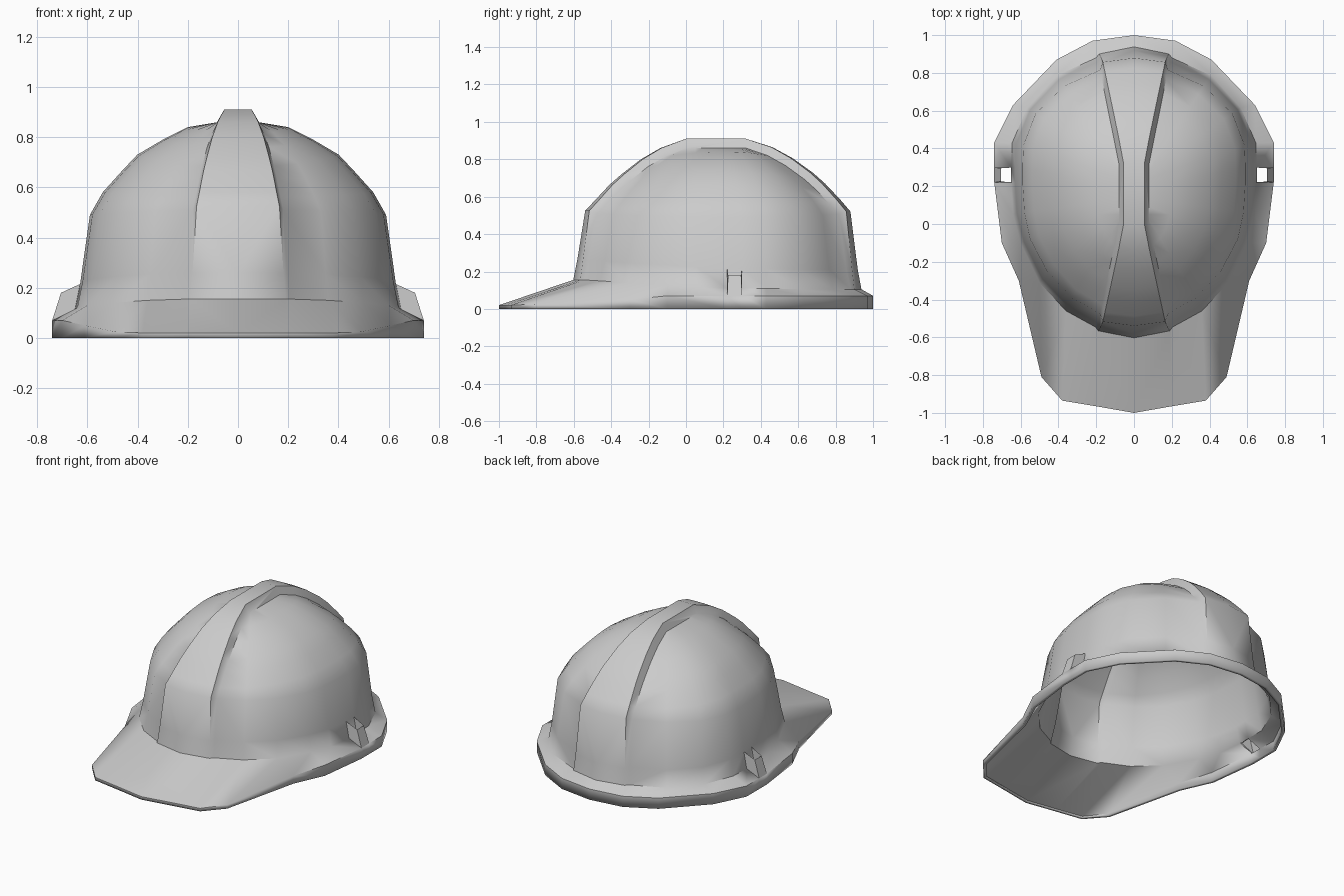
import bpy, bmesh, math
from mathutils import Vector

if "Cube" in bpy.data.objects:
    bpy.data.objects.remove(bpy.data.objects["Cube"])

# Columns of the right half, front ridge edge to back ridge edge:
# (start y on crown, wall x, wall y, base x, base y, base z, brim x, brim y, brim z, end weight)
COLS = [
    (0.00, .180, -.475, .205, -.545, .155, .20, -.965, .02, 1.0),
    (0.02, .330, -.39, .360, -.46, .150, .38, -.935, .02, .8),
    (0.05, .460, -.25, .500, -.31, .140, .49, -.81, .025, .5),
    (0.09, .550, -.08, .600, -.10, .130, .61, -.30, .05, .25),
    (0.13, .580, .06, .640, .05, .120, .70, -.10, .07, .1),
    (0.17, .590, .22, .650, .22, .110, .74, .22, .07, 0),
    (0.20, .590, .30, .650, .30, .110, .74, .30, .07, 0),
    (0.24, .585, .42, .645, .43, .110, .74, .43, .07, .1),
    (0.28, .520, .585, .565, .615, .105, .64, .63, .07, .3),
    (0.30, .370, .73, .410, .785, .105, .41, .87, .07, .6),
    (0.32, .180, .815, .200, .88, .105, .22, .97, .07, .8),
]
S = [0, .235, .43, .63, .75, .9, 1]
Z_SIDE = [.86, .84, .79, .73, .665, .58, .49]
Z_END = [.86, .815, .76, .685, .635, .56, .51]
SLOT = 5


def column(c):
    """Points of one meridian from crown to the bottom of the brim."""
    y0, dx, dy, bx, by, bz, ex, ey, ez, w = c
    pts = [Vector((.08 + (dx - .08) * s, y0 + (dy - y0) * s, a + (b - a) * w))
           for s, a, b in zip(S, Z_SIDE, Z_END)]
    base = Vector((bx, by, bz))
    wall = pts[-1].lerp(base, .65)
    wall.z = bz + .105
    return pts + [wall, base, Vector((ex, ey, ez)), Vector((ex, ey, 0))]


def finish(name, bm, angle):
    me = bpy.data.meshes.new(name)
    bm.to_mesh(me)
    bm.free()
    ob = bpy.data.objects.new(name, me)
    bpy.context.collection.objects.link(ob)
    bpy.ops.object.select_all(action='DESELECT')
    ob.select_set(True)
    bpy.context.view_layer.objects.active = ob
    bpy.ops.object.shade_smooth_by_angle(angle=math.radians(angle))
    m = ob.modifiers.new("mirror", 'MIRROR')
    m.use_clip = True
    return ob


# Shell: dome, wall and brim
bm = bmesh.new()
points = [column(c) for c in COLS]
grid = [[bm.verts.new(p) for p in col] for col in points]
BASE = len(S) + 1
for i in range(len(grid) - 1):
    a, b = grid[i], grid[i + 1]
    for j in range(len(a) - 1):
        if i == SLOT and j == BASE:      # opening of the accessory slot
            continue
        bm.faces.new((a[j], a[j + 1], b[j + 1], b[j]))


# Raised central ridge, open underneath, running over the crown
def ridge(col, sign, brim_y):
    tops, mids = [], []
    for j in range(BASE + 1):
        p = col[j].co
        s = S[j] if j < len(S) else 1
        low = max(0, j - len(S) + 1)
        inset = .025 - .01 * s
        y = p.y + sign * (.042 * s ** .5 - .011 * low)
        z = p.z + .05 * (1 - s) ** .4 + (.015 if j == len(S) - 1 else 0)
        tops.append(bm.verts.new((p.x - inset, y, z)))
        mids.append(bm.verts.new((0, y + sign * (.022 * s + .008 * low), z)))
    for j in range(BASE):
        bm.faces.new((col[j], tops[j], tops[j + 1], col[j + 1]))
        bm.faces.new((tops[j], mids[j], mids[j + 1], tops[j + 1]))
    # brim strip in front of the ridge foot
    e = bm.verts.new((0, brim_y, col[-2].co.z))
    f = bm.verts.new((0, brim_y, 0))
    bm.faces.new((col[BASE], tops[-1], col[-2]))
    bm.faces.new((tops[-1], mids[-1], e, col[-2]))
    bm.faces.new((col[-2], e, f, col[-1]))
    return tops[0], mids[0]


t0, m0 = ridge(grid[0], -1, -1.0)
t1, m1 = ridge(grid[-1], 1, 1.0)
bm.faces.new((t0, m0, m1, t1))
bm.faces.new([t0, t1] + [c[0] for c in reversed(grid)])
bmesh.ops.recalc_face_normals(bm, faces=bm.faces)
bm.normal_update()
crown = max(bm.faces, key=lambda f: f.calc_center_median().z)
if crown.normal.z < 0:
    bmesh.ops.reverse_faces(bm, faces=bm.faces)
shell = finish("helmet_shell", bm, 50)
thick = shell.modifiers.new("thickness", 'SOLIDIFY')
thick.thickness = .02
thick.offset = -1

# Side accessory slots: outer wall and two cheeks around each opening
bm = bmesh.new()
rims = []
for i, y in ((SLOT, .225), (SLOT + 1, .295)):
    wall, base, edge = points[i][BASE - 1:BASE + 2]
    v = [bm.verts.new(p) for p in (wall, base, edge, Vector((.705, y, .18)))]
    bm.faces.new(v)
    rims.append(v)
bm.faces.new((rims[0][2], rims[1][2], rims[1][3], rims[0][3]))
bmesh.ops.recalc_face_normals(bm, faces=bm.faces)
finish("side_slots", bm, 30)
